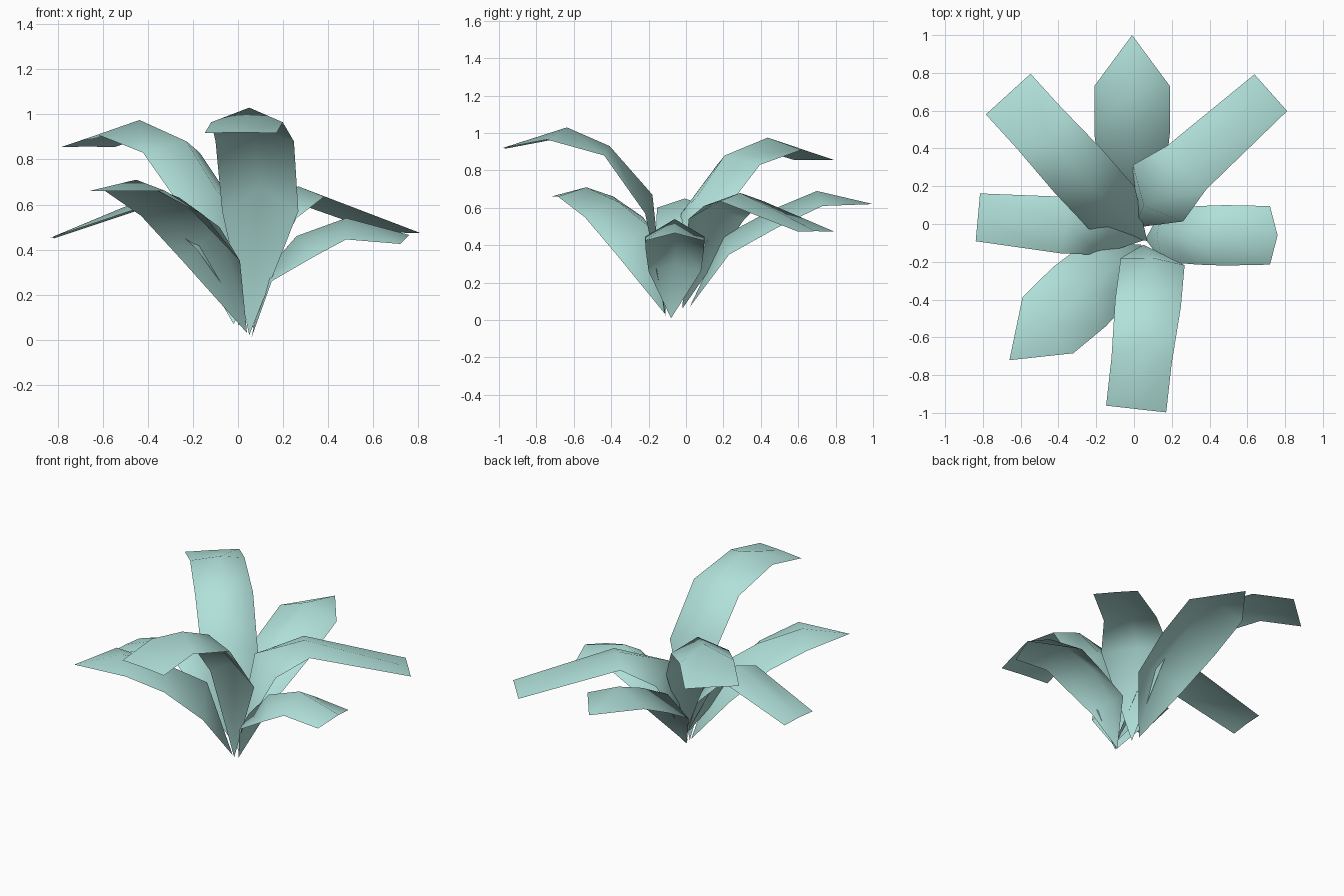
import bpy, bmesh, math
from mathutils import Vector

mat = bpy.data.materials.new("pale_teal")
mat.diffuse_color = (0.44, 0.75, 0.70, 1)


def leaf(name, heading, origin, base, rows):
    """Ridged strip growing from a base point along a heading.
    rows: (ridge distance, ridge z, half width, edge distance, edge z)"""
    a = math.radians(heading)
    out = Vector((math.cos(a), math.sin(a), 0))
    side = Vector((-math.sin(a), math.cos(a), 0))
    start = Vector((*origin, 0))
    bm = bmesh.new()
    root = bm.verts.new(base)
    prev = None
    for rd, rz, w, ed, ez in rows:
        ridge = bm.verts.new(start + out * rd + Vector((0, 0, rz)))
        if w == 0:  # pointed tip
            row = (ridge, ridge, ridge)
        else:
            edge = start + out * ed + Vector((0, 0, ez))
            row = (bm.verts.new(edge + side * w), ridge,
                   bm.verts.new(edge - side * w))
        for i in range(2):
            if prev is None:
                bm.faces.new((row[i], root, row[i + 1]))
            elif w == 0:
                bm.faces.new((prev[i], prev[i + 1], ridge))
            else:
                bm.faces.new((prev[i], prev[i + 1], row[i + 1], row[i]))
        prev = row
    for f in bm.faces:
        f.smooth = True
    me = bpy.data.meshes.new(name)
    bm.to_mesh(me)
    bm.free()
    me.materials.append(mat)
    bpy.context.collection.objects.link(bpy.data.objects.new(name, me))


# tall leaf arching to the front
leaf("front_leaf", 263.6, (0.11, -0.10), (0.05, -0.11, 0.02), [
    (0.08, 0.67, 0.17, 0.10, 0.57), (0.31, 0.93, 0.175, 0.32, 0.88),
    (0.54, 1.03, 0.16, 0.63, 0.965), (0.885, 0.92, 0.16, 0.885, 0.917)])

# pointed leaf to the back
leaf("back_leaf", 90, (-0.01, 0), (-0.02, 0.02, 0.07), [
    (0.20, 0.45, 0.17, 0.23, 0.35), (0.46, 0.59, 0.20, 0.48, 0.49),
    (0.70, 0.69, 0.20, 0.73, 0.61), (1.0, 0.62, 0, 0, 0)])

# low leaf to the right
leaf("right_leaf", 0, (0, -0.06), (0.06, -0.08, 0.01), [
    (0.12, 0.30, 0.14, 0.15, 0.26), (0.26, 0.46, 0.155, 0.34, 0.37),
    (0.48, 0.54, 0.16, 0.48, 0.445), (0.76, 0.465, 0.155, 0.72, 0.425)])

# long straight leaf to the back right
leaf("back_right_leaf", 41.7, (0, 0.05), (0, -0.02, 0.06), [
    (0.07, 0.61, 0.20, 0.17, 0.54), (0.36, 0.68, 0.155, 0.375, 0.635),
    (0.97, 0.475, 0.13, 0.97, 0.473)])

# tall leaf arching to the back left
leaf("back_left_leaf", 132.3, (-0.04, 0), (0.07, -0.09, 0.05), [
    (0.08, 0.66, 0.165, 0.115, 0.57), (0.28, 0.88, 0.17, 0.38, 0.83),
    (0.59, 0.975, 0.16, 0.69, 0.91), (0.93, 0.857, 0.16, 0.93, 0.855)])

# straight leaf to the left
leaf("left_leaf", 174.8, (0, -0.04), (0.07, -0.08, 0.05), [
    (0.13, 0.49, 0.14, 0.17, 0.40), (0.36, 0.65, 0.15, 0.38, 0.60),
    (0.83, 0.455, 0.127, 0.83, 0.45)])

# pointed leaf to the front left
leaf("front_left_leaf", 222.2, (-0.03, -0.15), (0.04, -0.11, 0.03), [
    (0.07, 0.50, 0.19, 0.12, 0.35), (0.31, 0.63, 0.21, 0.35, 0.55),
    (0.57, 0.71, 0.20, 0.575, 0.66), (0.85, 0.66, 0, 0, 0)])
